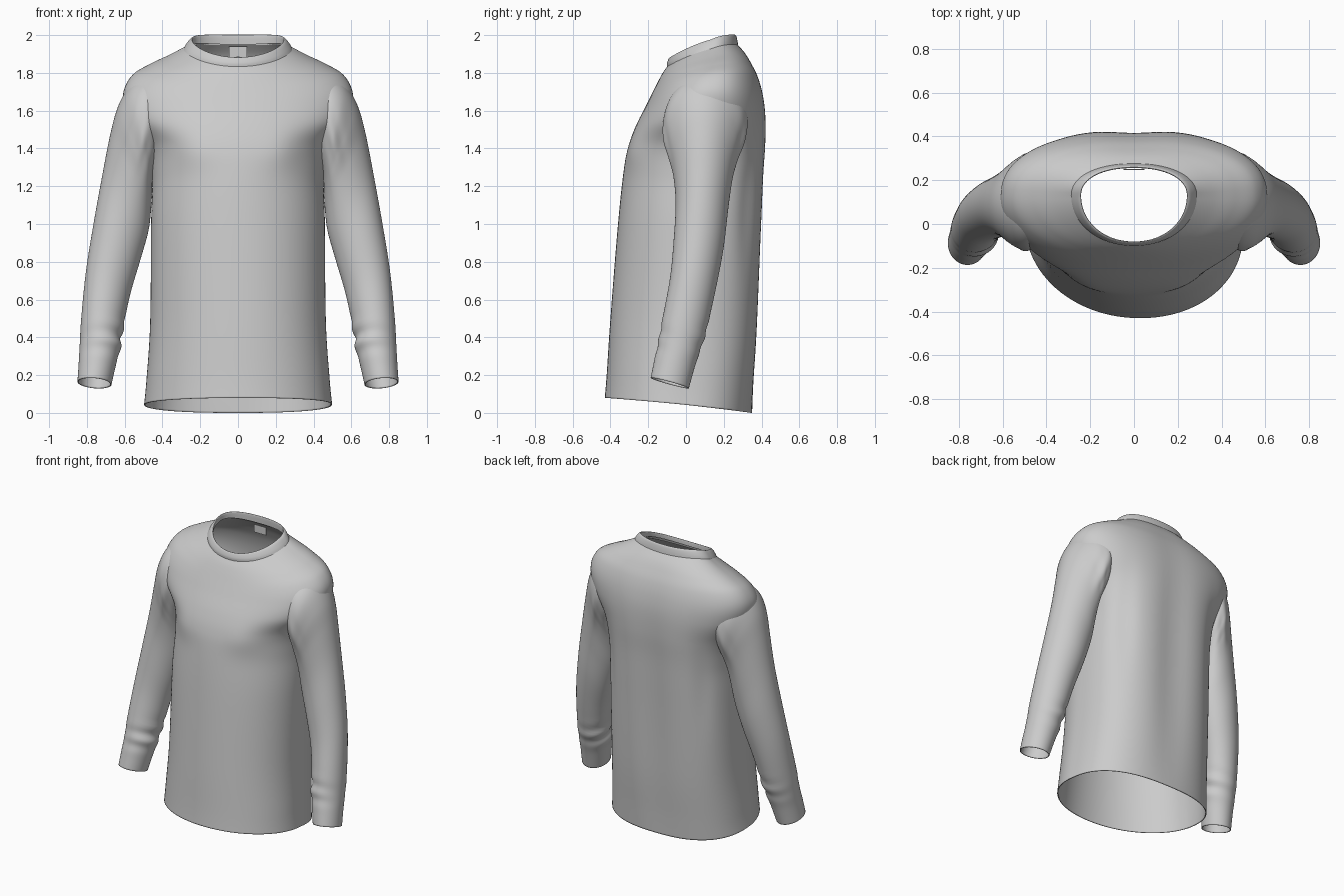
import bpy, bmesh, math
from mathutils import Vector
from mathutils.bvhtree import BVHTree

cube = bpy.data.objects.get("Cube")
if cube:
    bpy.data.objects.remove(cube)

fabric = bpy.data.materials.new("grey_fabric")
fabric.use_nodes = True
GREY = (0.6, 0.6, 0.6, 1)
fabric.diffuse_color = GREY
fabric.node_tree.nodes["Principled BSDF"].inputs["Base Color"].default_value = GREY

SEGMENTS = 96
ANGLES = [2 * math.pi * k / SEGMENTS for k in range(SEGMENTS)]


def smooth_rows(rows, steps=8):
    """Pass a smooth spline through rows of ring measurements."""
    result = []
    for i in range(len(rows) - 1):
        a, b, c, d = rows[max(i - 1, 0)], rows[i], rows[i + 1], rows[min(i + 2, len(rows) - 1)]
        for s in range(steps):
            t = s / steps
            result.append([q + 0.5 * t * (r - p + t * (2 * p - 5 * q + 4 * r - e + t * (3 * (q - r) + e - p)))
                           for p, q, r, e in zip(a, b, c, d)])
    result.append(list(rows[-1]))
    return result


def bump(x, z, cx, cz, rx, rz):
    return math.exp(-((x - cx) / rx) ** 2 - ((z - cz) / rz) ** 2)


def body_ring(row, folds):
    """Ring with its own front, side and back depth and height."""
    w, front, back, mid, z_front, z_side, z_back, square = row
    ring = []
    for a in ANGLES:
        c, s = math.cos(a), math.sin(a)
        power = 2 / (square if s > 0 else 2.05)
        x = w * math.copysign(abs(c) ** power, c)
        u = math.copysign(abs(s) ** power, s)
        y = mid + u * ((back - mid) if u > 0 else (mid - front))
        z = z_side + (z_back - z_front) / 2 * u + ((z_front + z_back) / 2 - z_side) * u * u
        if folds and u > 0:
            # hollow along the spine and soft drape below the arms
            y -= 0.022 * math.sin(math.pi * z / 2) * math.exp(-(x / 0.13) ** 2) * u
            y -= 0.02 * bump(abs(x), z, 0.36, 1.1, 0.05, 0.3) * u
        elif folds:
            # fuller chest, and a slight sway of the loose hem
            y -= 0.02 * bump(abs(x), z, 0.25, 1.39, 0.12, 0.1) * -u
            x += 0.03 * -u * max(0, 1 - z / 1.2)
        ring.append(Vector((x, y, z)))
    return ring


def sleeve_ring(row, side):
    """Ellipse spanning an outer and an inner point, tipped forward."""
    xo, zo, xi, zi, front, back, tip = row
    ring = []
    for a in ANGLES:
        c, s = math.cos(a), math.sin(a)
        x = (xo + xi) / 2 + c * (xo - xi) / 2
        y = (front + back) / 2 + s * (back - front) / 2
        z = (zo + zi) / 2 + c * (zo - zi) / 2 - s * tip / 2
        # gathered wrinkles above the cuff, strongest on the inner side
        ripple = 0.004 * (1 - c) * math.sin(z * 60 + 3 * s) * bump(0, z, 0, 0.4, 1, 0.08)
        # creases fanning out of the armpit
        ripple += 0.005 * math.sin(z * 20 + x * 70) * abs(s) * bump(x, z, 0.5, 1.42, 0.06, 0.13)
        x += c * ripple
        y += s * ripple
        ring.append(Vector((side * x, y, z)))
    return ring


def loft(name, rings, flip=False, inside_of=None, thickness=0.006):
    bm = bmesh.new()
    grid = [[bm.verts.new(p) for p in ring] for ring in rings]
    for low, high in zip(grid, grid[1:]):
        for k in range(SEGMENTS):
            n = (k + 1) % SEGMENTS
            face = [low[k], low[n], high[n], high[k]]
            bm.faces.new(face[::-1] if flip else face)
    if inside_of:
        # trim the hidden end that lies within the body
        hidden = []
        for v in bm.verts:
            spot, normal, _, _ = inside_of.find_nearest(v.co)
            if (v.co - spot).dot(normal) < -0.02:
                hidden.append(v)
        bmesh.ops.delete(bm, geom=hidden, context='VERTS')
    bm.normal_update()
    tree = BVHTree.FromBMesh(bm)
    mesh = bpy.data.meshes.new(name)
    bm.to_mesh(mesh)
    bm.free()
    mesh.shade_smooth()
    mesh.materials.append(fabric)
    obj = bpy.data.objects.new(name, mesh)
    bpy.context.scene.collection.objects.link(obj)
    if thickness:
        shell = obj.modifiers.new("cloth_thickness", 'SOLIDIFY')
        shell.thickness = thickness
        shell.offset = -1
    return tree


# Body and shoulders: half width, front y, back y, middle y,
# front z, side z, back z, squareness of the back
body_rows = [
    (0.497, -0.43, 0.35, -0.02, 0.08, 0.045, 0, 2.5),
    (0.485, -0.42, 0.36, -0.02, 0.2, 0.17, 0.14, 2.6),
    (0.465, -0.4, 0.385, 0, 0.5, 0.48, 0.46, 2.7),
    (0.46, -0.36, 0.41, 0.03, 1, 1, 1, 2.7),
    (0.455, -0.33, 0.42, 0.07, 1.28, 1.25, 1.25, 2.7),
    (0.485, -0.305, 0.43, 0.1, 1.41, 1.42, 1.43, 2.6),
    (0.585, -0.265, 0.428, 0.11, 1.52, 1.57, 1.58, 2.4),
    (0.608, -0.21, 0.412, 0.12, 1.63, 1.69, 1.69, 2.4),
    (0.56, -0.175, 0.385, 0.13, 1.7, 1.785, 1.78, 2.4),
    (0.465, -0.145, 0.35, 0.13, 1.76, 1.842, 1.85, 2.4),
    (0.37, -0.12, 0.315, 0.13, 1.805, 1.885, 1.905, 2.3),
    (0.28, -0.095, 0.27, 0.13, 1.84, 1.93, 1.955, 2.2),
]
body_tree = loft("shirt_body", [body_ring(r, True) for r in smooth_rows(body_rows)])

# Collar: flat band around the neck with a rolled edge
collar_rows = [
    (0.288, -0.1, 0.276, 0.13, 1.832, 1.924, 1.945, 2.2),
    (0.276, -0.1, 0.272, 0.13, 1.852, 1.945, 1.972, 2.2),
    (0.256, -0.09, 0.265, 0.13, 1.878, 1.97, 1.997, 2.2),
    (0.242, -0.082, 0.256, 0.13, 1.88, 1.974, 1.998, 2.2),
    (0.245, -0.08, 0.256, 0.13, 1.85, 1.94, 1.95, 2.2),
]
loft("collar", [body_ring(r, False) for r in smooth_rows(collar_rows, 5)], thickness=0)

# Sleeves: outer x, outer z, inner x, inner z, front y, back y, forward tip
sleeve_rows = [
    (0.4, 1.79, 0.4, 1.45, -0.02, 0.26, 0),
    (0.48, 1.79, 0.43, 1.33, -0.105, 0.32, 0),
    (0.565, 1.74, 0.45, 1.25, -0.12, 0.315, 0),
    (0.632, 1.63, 0.455, 1.17, -0.095, 0.28, 0),
    (0.675, 1.48, 0.46, 1.08, -0.068, 0.25, 0),
    (0.72, 1.25, 0.475, 0.96, -0.055, 0.225, 0.01),
    (0.765, 1, 0.52, 0.8, -0.065, 0.2, 0.03),
    (0.805, 0.75, 0.57, 0.63, -0.085, 0.16, 0.04),
    (0.83, 0.5, 0.61, 0.44, -0.125, 0.11, 0.05),
    (0.838, 0.36, 0.622, 0.35, -0.145, 0.075, 0.05),
    (0.843, 0.27, 0.645, 0.26, -0.165, 0.045, 0.055),
    (0.85, 0.165, 0.67, 0.15, -0.187, 0.015, 0.055),
]
for side, name in ((1, "left_sleeve"), (-1, "right_sleeve")):
    rings = [sleeve_ring(r, side) for r in smooth_rows(sleeve_rows)]
    loft(name, rings, flip=side > 0, inside_of=body_tree)

# Blank label inside the back of the neck
bpy.ops.mesh.primitive_cube_add(size=1, location=(0, 0.248, 1.912))
label = bpy.context.object
label.name = "neck_label"
label.scale = (0.095, 0.004, 0.055)
label.data.materials.append(fabric)
